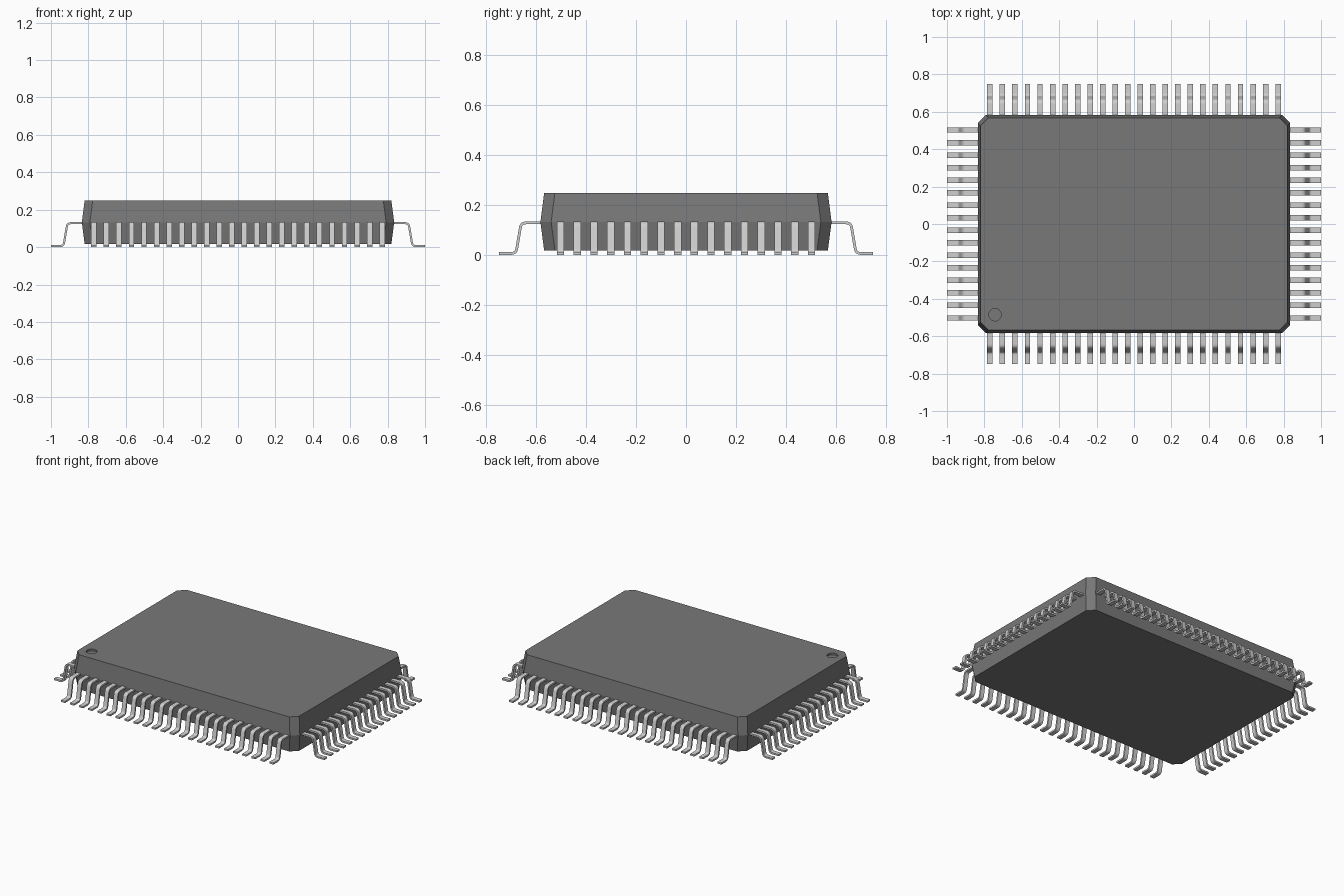
import bpy, bmesh, math
from mathutils import Vector, Matrix

cube = bpy.data.objects.get("Cube")
if cube:
    bpy.data.objects.remove(cube, do_unlink=True)


def material(name, rgb, metallic=0.0):
    m = bpy.data.materials.new(name)
    m.use_nodes = True
    m.diffuse_color = (*rgb, 1)
    m.node_tree.nodes["Principled BSDF"].inputs["Base Color"].default_value = (*rgb, 1)
    return m


body_mat = material("dark grey plastic", (0.19, 0.19, 0.19))
lead_mat = material("light grey metal", (0.62, 0.62, 0.62))


def add_object(name, bm, mat):
    bmesh.ops.recalc_face_normals(bm, faces=bm.faces)
    mesh = bpy.data.meshes.new(name)
    bm.to_mesh(mesh)
    bm.free()
    mesh.materials.append(mat)
    ob = bpy.data.objects.new(name, mesh)
    bpy.context.collection.objects.link(ob)
    return ob


# Body: stacked chamfered rectangles, widest at the lead plane
HX, HY, CHAMFER = 0.835, 0.583, 0.043


def outline(hx, hy, c):
    return [(hx, c - hy), (hx, hy - c), (hx - c, hy), (c - hx, hy),
            (-hx, hy - c), (-hx, c - hy), (c - hx, -hy), (hx - c, -hy)]


bm = bmesh.new()
rings = []
for z, inset in ((0.017, 0.015), (0.132, 0.0), (0.248, 0.015)):
    rings.append([bm.verts.new((x, y, z))
                  for x, y in outline(HX - inset, HY - inset, CHAMFER)])
for low, high in zip(rings, rings[1:]):
    for i in range(8):
        j = (i + 1) % 8
        bm.faces.new((low[i], low[j], high[j], high[i]))
bm.faces.new(rings[0][::-1])
bm.faces.new(rings[-1])
body = add_object("package_body", bm, body_mat)

# Round pin-one dimple sunk into the top face
bm = bmesh.new()
bmesh.ops.create_cone(bm, cap_ends=True, segments=32, radius1=0.033, radius2=0.033,
                      depth=0.04, matrix=Matrix.Translation((-0.743, -0.485, 0.256)))
cutter = add_object("dimple_cutter", bm, body_mat)
cutter.hide_render = True
cutter.hide_set(True)
cut = body.modifiers.new("dimple", "BOOLEAN")
cut.operation = "DIFFERENCE"
cut.solver = "EXACT"
cut.object = cutter

# Lead centreline (distance out from body, height) with rounded bends
LEAD_W, LEAD_T, PITCH = 0.029, 0.011, 0.067
corners = [Vector(p) for p in ((-0.03, 0.128), (0.077, 0.128),
                               (0.098, LEAD_T / 2), (0.165, LEAD_T / 2))]


def rounded_path(pts, setback=0.019, steps=5):
    path = [pts[0]]
    for a, b, c in zip(pts, pts[1:], pts[2:]):
        p = b + (a - b).normalized() * setback
        q = b + (c - b).normalized() * setback
        for i in range(steps + 1):
            t = i / steps
            path.append(p * (1 - t) ** 2 + b * 2 * t * (1 - t) + q * t * t)
    return path + [pts[-1]]


path = rounded_path(corners)
section = []
for i, p in enumerate(path):
    t = (path[min(i + 1, len(path) - 1)] - path[max(i - 1, 0)]).normalized()
    n = Vector((-t.y, t.x)) * LEAD_T / 2
    section.append((p + n, p - n))


def add_lead(bm, edge, along, turn):
    """Sweep one gull-wing lead that starts at distance edge from the centre."""
    loops = []
    for top, low in section:
        loop = []
        for p, side in ((top, -1), (top, 1), (low, 1), (low, -1)):
            co = Vector((edge + p.x, along + side * LEAD_W / 2, p.y))
            loop.append(bm.verts.new(turn @ co))
        loops.append(loop)
    for a, b in zip(loops, loops[1:]):
        for i in range(4):
            j = (i + 1) % 4
            bm.faces.new((a[i], a[j], b[j], b[i]))
    bm.faces.new(loops[0])
    bm.faces.new(loops[-1])


# One row of leads on each side
for name, edge, count, angle in (("left_leads", HX, 16, 0), ("back_leads", HY, 24, 90),
                                 ("right_leads", HX, 16, 180), ("front_leads", HY, 24, 270)):
    bm = bmesh.new()
    turn = Matrix.Rotation(math.radians(angle), 3, "Z")
    for k in range(count):
        add_lead(bm, edge, (k - (count - 1) / 2) * PITCH, turn)
    row = add_object(name, bm, lead_mat)
    bpy.ops.object.select_all(action="DESELECT")
    row.select_set(True)
    bpy.context.view_layer.objects.active = row
    bpy.ops.object.shade_smooth_by_angle(angle=math.radians(35))
